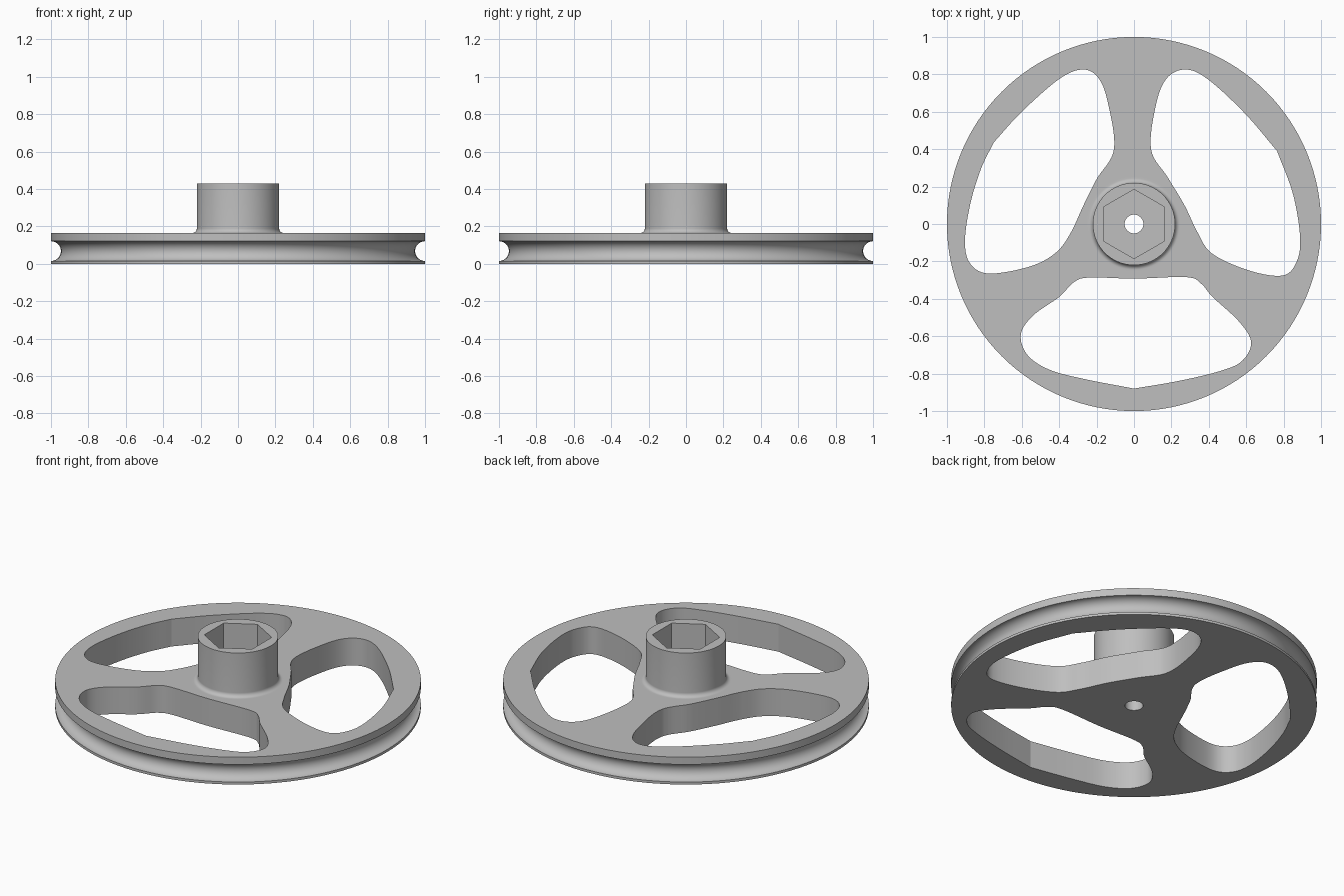
import bpy, bmesh
from math import sin, cos, pi, radians
from mathutils import Vector

cube = bpy.data.objects.get("Cube")
if cube:
    bpy.data.objects.remove(cube, do_unlink=True)

RIM_R, DISC_TOP = 1.0, 0.165
HUB_R, HUB_TOP = 0.22, 0.43
BORE_R, HEX_R, HEX_FLOOR = 0.05, 0.185, 0.165
GROOVE_R, GROOVE_Z = 0.053, 0.068
FILLET = 0.025
SEGMENTS = 128


def make_object(name, bm):
    bmesh.ops.recalc_face_normals(bm, faces=bm.faces)
    mesh = bpy.data.meshes.new(name)
    bm.to_mesh(mesh)
    bm.free()
    obj = bpy.data.objects.new(name, mesh)
    bpy.context.collection.objects.link(obj)
    return obj


def lathe(name, profile):
    """Revolve a closed (radius, height) profile about z."""
    bm = bmesh.new()
    rings = []
    for i in range(SEGMENTS):
        a = 2 * pi * i / SEGMENTS
        rings.append([bm.verts.new((r * cos(a), r * sin(a), z)) for r, z in profile])
    n = len(profile)
    for i, ring in enumerate(rings):
        following = rings[(i + 1) % SEGMENTS]
        for j in range(n):
            k = (j + 1) % n
            bm.faces.new((ring[j], following[j], following[k], ring[k]))
    return make_object(name, bm)


def prism(name, outline, bottom, top):
    """Extrude a flat outline between two heights."""
    bm = bmesh.new()
    base = bm.faces.new([bm.verts.new((x, y, bottom)) for x, y in outline])
    extruded = bmesh.ops.extrude_face_region(bm, geom=[base], use_keep_orig=True)["geom"]
    moved = [v for v in extruded if isinstance(v, bmesh.types.BMVert)]
    bmesh.ops.translate(bm, verts=moved, vec=(0, 0, top - bottom))
    return make_object(name, bm)


def smooth_loop(points, steps=8):
    """Smooth closed outline that keeps a corner at the first point."""
    pts = [Vector(p) for p in points] + [Vector(points[0])]
    pts = [2 * pts[0] - pts[1]] + pts + [2 * pts[-1] - pts[-2]]
    result = []
    for a, b, c, d in zip(pts, pts[1:], pts[2:], pts[3:]):
        for s in range(steps):
            t = s / steps
            result.append(0.5 * (2 * b + (c - a) * t + (2 * a - 5 * b + 4 * c - d) * t * t
                                 + (3 * b - a - 3 * c + d) * t ** 3))
    return result


def arc(cx, cz, radius, start, end, steps):
    angles = [radians(start + (end - start) * i / steps) for i in range(steps + 1)]
    return [(cx + radius * cos(a), cz + radius * sin(a)) for a in angles]


def cut(target, cutter):
    cutter.hide_render = True
    mod = target.modifiers.new("cut", "BOOLEAN")
    mod.operation = "DIFFERENCE"
    mod.solver = "EXACT"
    mod.object = cutter
    bpy.context.view_layer.objects.active = target
    bpy.ops.object.modifier_apply(modifier=mod.name)
    bpy.data.objects.remove(cutter, do_unlink=True)


# Grooved disc and hub in one turned body
profile = [(BORE_R, 0), (RIM_R, 0)]
profile += arc(RIM_R, GROOVE_Z, GROOVE_R, 270, 90, 20)
profile += [(RIM_R, DISC_TOP), (HUB_R + FILLET + 0.01, DISC_TOP)]
profile += arc(HUB_R + FILLET, DISC_TOP + FILLET, FILLET, 270, 180, 10)
profile += [(HUB_R, HUB_TOP), (BORE_R, HUB_TOP)]
wheel = lathe("pulley_wheel", profile)

# Three rounded windows between the spokes, each starting at its outer corner
windows = {
    "front_window": [(0, -.88), (-.26, -.83), (-.45, -.78), (-.57, -.7), (-.605, -.59),
                     (-.54, -.49), (-.4, -.39), (-.32, -.31), (-.235, -.286), (0, -.292),
                     (.28, -.284), (.36, -.32), (.42, -.39), (.56, -.52), (.626, -.63),
                     (.58, -.73), (.47, -.783), (.25, -.837)],
    "left_window": [(.765, .39), (.85, .16), (.888, -.07), (.87, -.2), (.797, -.275),
                    (.62, -.25), (.42, -.16), (.34, -.045), (.27, .1), (.18, .25),
                    (.091, .4), (.118, .64), (.176, .78), (.278, .826), (.4, .77),
                    (.594, .59)],
    "right_window": [(-.75, .436), (-.6, .6), (-.4, .775), (-.273, .826), (-.19, .78),
                     (-.14, .65), (-.107, .4), (-.2, .24), (-.27, .1), (-.34, -.05),
                     (-.42, -.155), (-.556, -.227), (-.77, -.265), (-.872, -.217),
                     (-.904, -.1), (-.877, .1), (-.82, .29)],
}
for name, points in windows.items():
    cut(wheel, prism(name, smooth_loop(points), -0.1, DISC_TOP + 0.1))

# Hexagonal socket in the hub
hexagon = [(HEX_R * sin(i * pi / 3), HEX_R * cos(i * pi / 3)) for i in range(6)]
cut(wheel, prism("hex_socket", hexagon, HEX_FLOOR, HUB_TOP + 0.1))

# Single grey material
grey = bpy.data.materials.new("light grey")
grey.use_nodes = True
colour = (0.52, 0.52, 0.52, 1)
grey.diffuse_color = colour
grey.node_tree.nodes["Principled BSDF"].inputs["Base Color"].default_value = colour
wheel.data.materials.clear()
wheel.data.materials.append(grey)

bpy.ops.object.select_all(action="DESELECT")
wheel.select_set(True)
bpy.context.view_layer.objects.active = wheel
bpy.ops.object.shade_smooth_by_angle(angle=radians(13))
